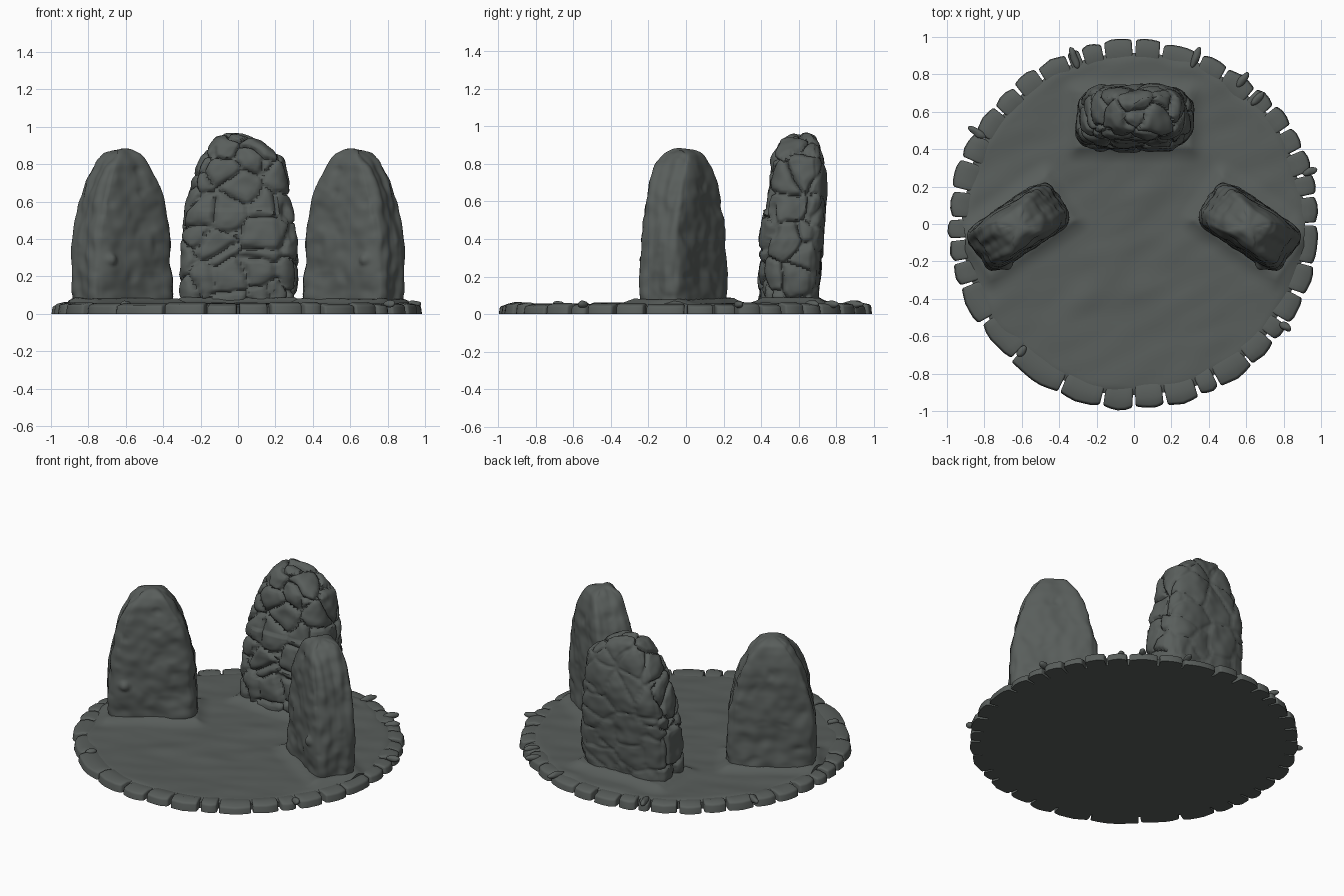
import bpy, bmesh, math, random
from mathutils import Vector, Matrix, noise

if "Cube" in bpy.data.objects:
    bpy.data.objects.remove(bpy.data.objects["Cube"])

random.seed(4)
stone_mat = bpy.data.materials.new("dark_grey_stone")
stone_mat.diffuse_color = (0.10, 0.112, 0.106, 1)
stone_mat.use_nodes = True
stone_mat.node_tree.nodes["Principled BSDF"].inputs["Base Color"].default_value = stone_mat.diffuse_color


def finish(bm, name, angle=45):
    """Turn a bmesh into a smooth shaded object."""
    bmesh.ops.recalc_face_normals(bm, faces=bm.faces)
    me = bpy.data.meshes.new(name)
    bm.to_mesh(me)
    bm.free()
    me.materials.append(stone_mat)
    ob = bpy.data.objects.new(name, me)
    bpy.context.collection.objects.link(ob)
    bpy.ops.object.select_all(action='DESELECT')
    ob.select_set(True)
    bpy.context.view_layer.objects.active = ob
    bpy.ops.object.shade_smooth_by_angle(angle=math.radians(angle))
    return ob


def bridge(bm, a, b):
    n = len(a)
    for i in range(n):
        bm.faces.new((a[i], a[(i + 1) % n], b[(i + 1) % n], b[i]))


def standing_stone(name, keys, power, place, relief):
    """Loft rounded-box rings (z, half width, half depth, x, y), then roughen."""
    bm = bmesh.new()
    n, rows = 128, []
    for k0, k1 in zip(keys, keys[1:]):
        steps = max(2, math.ceil(math.dist(k0[:2], k1[:2]) / 0.011))
        rows += [[p + (q - p) * s / steps for p, q in zip(k0, k1)] for s in range(steps)]
    rows.append(keys[-1])
    prev = None
    for z, a, b, cx, cy in rows:
        ring = []
        for i in range(n):
            t = math.tau * i / n
            c, s = math.cos(t), math.sin(t)
            r = (abs(c) ** power + abs(s) ** power) ** (-1 / power)
            ring.append(bm.verts.new((cx + a * c * r, cy + b * s * r, z)))
        if prev:
            bridge(bm, prev, ring)
        else:
            bm.faces.new(ring[::-1])
        prev = ring
    tip = bm.verts.new((keys[-1][3], keys[-1][4], keys[-1][0] + 0.003))
    for i in range(n):
        bm.faces.new((prev[i], prev[(i + 1) % n], tip))
    for _ in range(4):
        bmesh.ops.smooth_vert(bm, verts=bm.verts, factor=0.5,
                              use_axis_x=True, use_axis_y=True, use_axis_z=True)
    bm.normal_update()
    moves = [(v, v.normal * relief(v.co, v.normal)) for v in bm.verts]
    for v, d in moves:
        v.co += d
    bm.transform(place)
    return finish(bm, name, 60)


def side_relief(p, nrm):
    # chipped surface, low lumps, and one round nub on the inner face
    h = 0.014 * noise.noise(p * 6) + 0.008 * noise.noise(p * 15 + Vector((3, 1, 7)))
    h -= 0.014 * max(0, noise.noise(p * Vector((11, 11, 7)).length / 12 * 9) - 0.3)
    if nrm.y < -0.5:
        d = math.hypot(p.x - 0.16, p.z - 0.29)
        h += 0.022 * math.exp(-(d / 0.028) ** 4)
    if abs(nrm.x) > 0.5:
        h += 0.012 * noise.noise(Vector((p.x * 5, p.y * 22, p.z * 5)))
    return h


def back_relief(p, nrm):
    # cracked plates on the front, softer lumps behind
    wob = p + 0.03 * noise.noise_vector(p * 7)
    d = noise.voronoi(wob * 6.2)[0]
    gap = d[1] - d[0]
    front = 1.0 if nrm.y < 0.35 else 0.35
    h = 0.016 * noise.noise(p * 6) + 0.007 * noise.noise(p * 17)
    h += front * (0.012 * min(1, gap / 0.35) - 0.024 * max(0, 1 - gap / 0.09))
    # raised lower slab
    if nrm.y < -0.4 and p.z < 0.55 and abs(p.x) < 0.2:
        h += 0.012
    return h


# side stones: mirrored pair turned towards the middle
side_keys = [(0.03, .262, .137, 0, 0), (0.2, .268, .14, 0, 0), (0.4, .252, .138, 0, 0),
             (0.6, .218, .13, 0, 0), (0.72, .178, .122, 0, 0), (0.80, .13, .105, 0, 0),
             (0.85, .085, .085, 0, 0), (0.885, .03, .04, 0, 0)]
TURN = math.radians(-34)
right = Matrix.Translation((0.62, -0.015, 0)) @ Matrix.Rotation(TURN, 4, 'Z')
left = Matrix.Scale(-1, 4, (1, 0, 0)) @ right
standing_stone("right_stone", side_keys, 6, right, side_relief)
standing_stone("left_stone", side_keys, 6, left, side_relief)

# back stone: taller and cracked
back_keys = [(0.03, .285, .145, 0, .56), (0.2, .302, .15, 0, .56), (0.4, .302, .155, .005, .57),
             (0.6, .27, .148, .005, .595), (0.75, .24, .138, .015, .6), (0.83, .212, .128, .03, .6),
             (0.89, .15, .11, 0, .6), (0.935, .09, .085, -.02, .6), (0.965, .03, .04, -.03, .6)]
standing_stone("back_stone", back_keys, 4.5, Matrix.Identity(4), back_relief)


def mound(x, y):
    """Ground swells up around the foot of each stone."""
    h = 0
    for cx, cy, ang, a, b in ((.62, -.015, TURN, .27, .14), (-.62, -.015, -TURN, .27, .14),
                              (0, .56, 0, .3, .15)):
        dx, dy = x - cx, y - cy
        u = dx * math.cos(ang) + dy * math.sin(ang)
        v = -dx * math.sin(ang) + dy * math.cos(ang)
        d = math.hypot(max(0, abs(u) - a), max(0, abs(v) - b))
        h = max(h, 0.03 * max(0, 1 - d / 0.09) ** 2)
    return h


def ground_z(x, y):
    p = Vector((x, y, 0))
    dents = noise.noise(p * 4.5 + Vector((2, 5, 1)))
    ridges = noise.noise(Vector((x * 3 + y * 2, y * 8 - x * 4, 4)))
    return 0.054 + 0.005 * y + 0.008 * dents + 0.006 * ridges + mound(x, y)


# ground: lumpy disc with a slightly ragged edge and flat underside
bm = bmesh.new()
N, R = 180, 80
prev = None
centre = bm.verts.new((0, 0, ground_z(0, 0)))
for j in range(1, R + 1):
    ring = []
    for i in range(N):
        t = math.tau * i / N
        c, s = math.cos(t), math.sin(t)
        edge = 0.915 + 0.02 * noise.noise(Vector((c * 6, s * 6, 2)))
        r = edge * j / R
        drop = 0.012 * max(0, (j / R - 0.94) / 0.06) ** 2
        ring.append(bm.verts.new((r * c, r * s, ground_z(r * c, r * s) - drop)))
    if prev:
        bridge(bm, prev, ring)
    else:
        for i in range(N):
            bm.faces.new((centre, ring[i], ring[(i + 1) % N]))
    prev = ring
foot = [bm.verts.new((v.co.x, v.co.y, 0)) for v in prev]
bridge(bm, prev, foot)
bm.faces.new(foot[::-1])
finish(bm, "ground")

# rim stones: rounded wedges between the gap angles
gaps = [0, 9, 16, 24, 32, 40, 48, 59, 68, 81, 90, 100, 107, 112, 122, 131, 140, 150, 159, 169,
        178, 185, 192, 200, 213, 228, 246, 260, 270, 280, 291, 298, 310, 320, 327, 337, 347, 360]
bm = bmesh.new()
for a0, a1 in zip(gaps, gaps[1:]):
    n = max(2, math.ceil((a1 - a0) / 3))
    r_out = random.uniform(0.982, 1.0)
    top = random.uniform(0.048, 0.06)
    g0, g1 = random.uniform(.3, .8), random.uniform(.3, .8)
    cols = []
    for i in range(n + 1):
        f = i / n
        ang_out = math.radians(a0 + g0 + (a1 - a0 - g0 - g1) * f)
        ang_in = math.radians(a0 + 0.2 + (a1 - a0 - 0.4) * f)
        ro = r_out - 0.012 * (2 * f - 1) ** 2 + random.uniform(-.003, .003)
        pts = [(0.85, ang_in, 0), (ro, ang_out, 0), (ro - .006, ang_out, top - .008),
               (0.93, (ang_out + ang_in) / 2, top + .004), (0.85, ang_in, 0.045)]
        cols.append([bm.verts.new((r * math.cos(a), r * math.sin(a), z)) for r, a, z in pts])
    for c0, c1 in zip(cols, cols[1:]):
        bridge(bm, c0, c1)
    bm.faces.new(cols[0])
    bm.faces.new(cols[-1][::-1])
bmesh.ops.recalc_face_normals(bm, faces=bm.faces)
sharp = [e for e in bm.edges if len(e.link_faces) == 2 and e.calc_face_angle() > 0.7
         and max(v.co.z for v in e.verts) > 0.01]
bmesh.ops.bevel(bm, geom=sharp, offset=0.011, segments=3, profile=0.5,
                affect='EDGES', clamp_overlap=True)
finish(bm, "rim_stones", 50)

# small stones wedged in the rim, pointing outwards
bm = bmesh.new()
for x, y, size in ((-.32, .89, .06), (.33, .89, .06), (-.84, .49, .055), (.66, .67, .05),
                   (.58, .77, .05), (.81, -.55, .035), (.94, .28, .04), (-.6, -.68, .035)):
    m = (Matrix.Translation((x, y, 0.052)) @ Matrix.Rotation(math.atan2(y, x), 4, 'Z')
         @ Matrix.Diagonal((size, 0.02, 0.02, 1)))
    bmesh.ops.create_icosphere(bm, subdivisions=3, radius=1, matrix=m)
for v in bm.verts:
    v.co += 0.005 * noise.noise_vector(v.co * 25)
finish(bm, "rim_pebbles")
